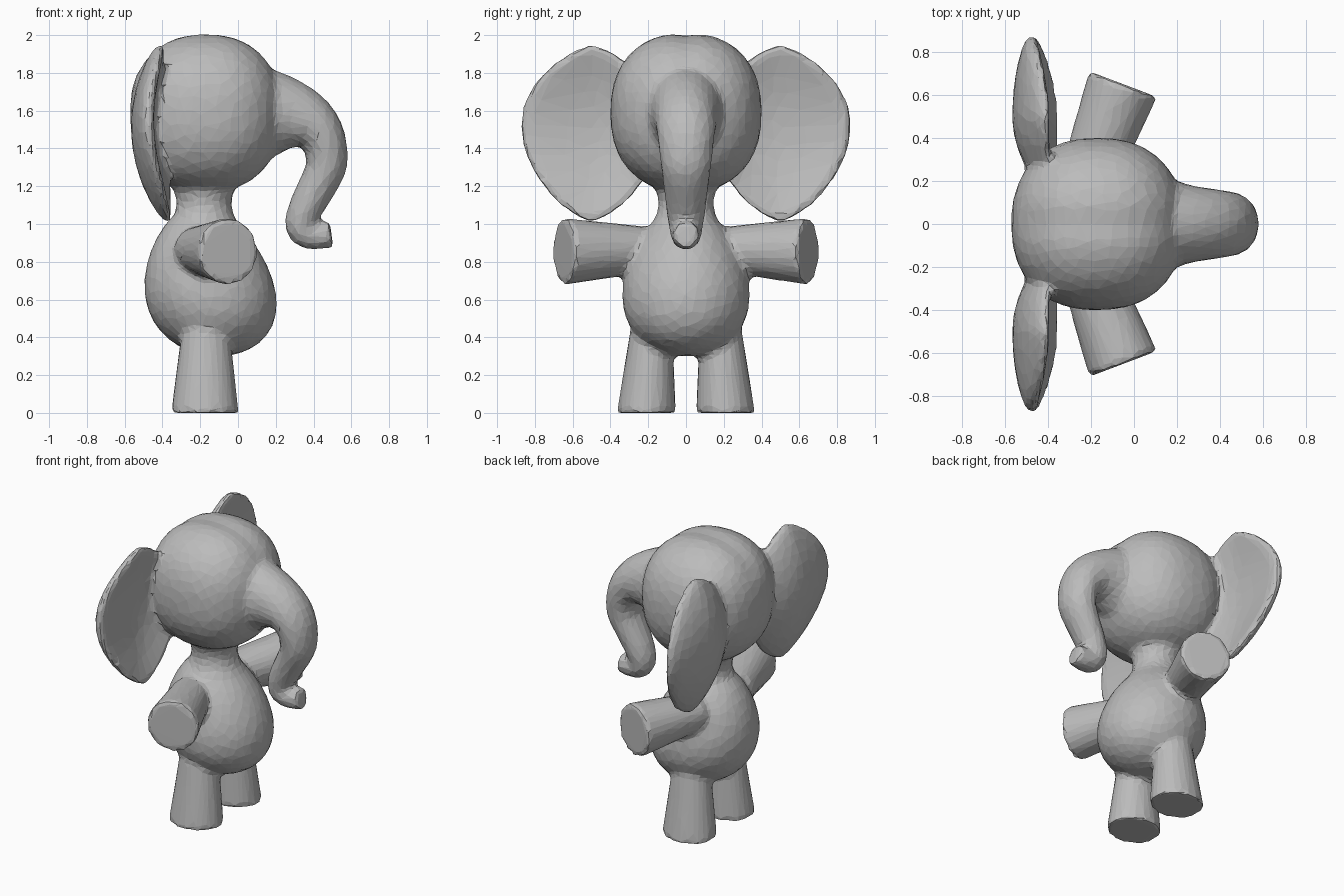
import bpy
import bmesh
import math
from mathutils import Vector
from mathutils.geometry import interpolate_bezier

if "Cube" in bpy.data.objects:
    bpy.data.objects.remove(bpy.data.objects["Cube"])

bm = bmesh.new()
UP = Vector((0, 0, 1))
SIDEWAYS = Vector((0, 1, 0))


def ball(shape):
    """Closed ball whose unit-sphere points are moved by the given rule."""
    sphere = bmesh.ops.create_icosphere(bm, subdivisions=5, radius=1)
    for vert in sphere["verts"]:
        vert.co = shape(vert.co.copy())


def tube(centres, widths, depths, across, axis=None, segments=28):
    """Closed skin over elliptical rings that follow the centres."""
    rings = []
    last = len(centres) - 1
    for i, centre in enumerate(centres):
        direction = axis or centres[min(i + 1, last)] - centres[max(i - 1, 0)]
        other = direction.cross(across).normalized()
        ring = []
        for k in range(segments):
            angle = math.tau * k / segments
            offset = across * widths[i] * math.cos(angle) + other * depths[i] * math.sin(angle)
            ring.append(bm.verts.new(centre + offset))
        rings.append(ring)
    bm.faces.new(rings[0])
    bm.faces.new(rings[-1])
    for low, high in zip(rings, rings[1:]):
        for k in range(segments):
            n = (k + 1) % segments
            bm.faces.new((low[k], low[n], high[n], high[k]))


def head_shape(unit):
    """Slightly squared ball with a shallow crease along the crown."""
    power = 2.3
    point = unit / sum(abs(c) ** power for c in unit) ** (1 / power)
    if point.z > 0.5:
        point.z -= 0.03 * math.exp(-(point.y / 0.15) ** 2)
    return Vector((0.4 * point.x - 0.17, 0.4 * point.y, 0.42 * point.z + 1.59))


def body_shape(unit):
    """Pear that narrows and leans back toward the neck."""
    radius = 0.33 - 0.07 * unit.z
    x = radius * 1.03 * unit.x - 0.05 * unit.z - 0.155
    return Vector((x, radius * unit.y, 0.4 * unit.z + 0.7))


def ear_shape(unit, side):
    """Round-edged lens, narrowed at root and tip and cupped toward the face."""
    thickness = math.copysign(abs(unit.x) ** 0.6, unit.x) * 0.055
    root = max(0, -unit.y)
    x = thickness + 0.12 * unit.z ** 2 + 0.04 * unit.y ** 2 + 0.1 * root ** 2 - 0.51
    x -= 0.02 * unit.z
    y = 0.375 * unit.y + 0.5
    z = 0.47 * unit.z * (1 - abs(unit.y) / 5) + 0.04 * unit.y ** 2 + 1.48
    return Vector((x, y * side, z))


# Head and body
ball(head_shape)
ball(body_shape)

# Neck, flaring into chest and head
neck_steps = [i / 8 for i in range(9)]
neck_radii = [0.145 + 0.25 * (t - 0.5) ** 2 for t in neck_steps]
tube([Vector((-0.18, 0, 0.97 + 0.28 * t)) for t in neck_steps],
     neck_radii, neck_radii, SIDEWAYS, UP)

# Trunk: a thick arch from the face, then a slim hook with an upturned tip
brow, knee, tip = Vector((0.1, 0, 1.58)), Vector((0.47, 0, 1.32)), Vector((0.495, 0, 0.945))
steps = 14
arch = interpolate_bezier(brow, Vector((0.35, 0, 1.6)), Vector((0.48, 0, 1.52)), knee, steps)
hook = interpolate_bezier(knee, Vector((0.46, 0, 1.2)), Vector((0.15, 0, 0.88)), tip, steps)
fractions = [i / (steps - 1) for i in range(steps)]
widths = [0.135 + 0.02 * math.sin(math.pi * t) + 0.1 * (1 - t) ** 4 for t in fractions]
depths = [0.11 + 0.16 * (1 - t) ** 2 for t in fractions]
widths += [0.135 - 0.065 * t for t in fractions[1:]]
depths += [0.11 - 0.04 * t for t in fractions[1:]]
tube(arch + hook[1:], widths, depths, SIDEWAYS)

for side in (1, -1):
    # Leg, widening toward a flat foot
    foot, hip = Vector((-0.175, 0.21 * side, 0)), Vector((-0.17, 0.18 * side, 0.5))
    tube([foot, hip], [0.157, 0.105], [0.18, 0.12], SIDEWAYS, UP)

    # Arm, held out and slightly forward, with a flat end
    shoulder, hand = Vector((-0.22, 0.2 * side, 0.865)), Vector((-0.05, 0.65 * side, 0.855))
    tube([shoulder, hand], [0.12, 0.178], [0.13, 0.17], UP)

    # Ear
    ball(lambda unit: ear_shape(unit, side))

# Set every part facing outward
bmesh.ops.recalc_face_normals(bm, faces=bm.faces)
mesh = bpy.data.meshes.new("elephant_skin")
bm.to_mesh(mesh)
bm.free()
elephant = bpy.data.objects.new("elephant_skin", mesh)
bpy.context.collection.objects.link(elephant)

# Single grey material
colour = (0.5, 0.5, 0.5, 1)
grey = bpy.data.materials.new("soft_grey")
grey.use_nodes = True
grey.diffuse_color = colour
grey.node_tree.nodes["Principled BSDF"].inputs["Base Color"].default_value = colour
mesh.materials.append(grey)

# Fuse the parts into one skin, soften the joints, then facet it
fuse = elephant.modifiers.new("fuse", "REMESH")
fuse.mode = "VOXEL"
fuse.voxel_size = 0.02
soften = elephant.modifiers.new("soften", "SMOOTH")
soften.factor = 0.5
soften.iterations = 6
facet = elephant.modifiers.new("facet", "DECIMATE")
facet.ratio = 0.1
